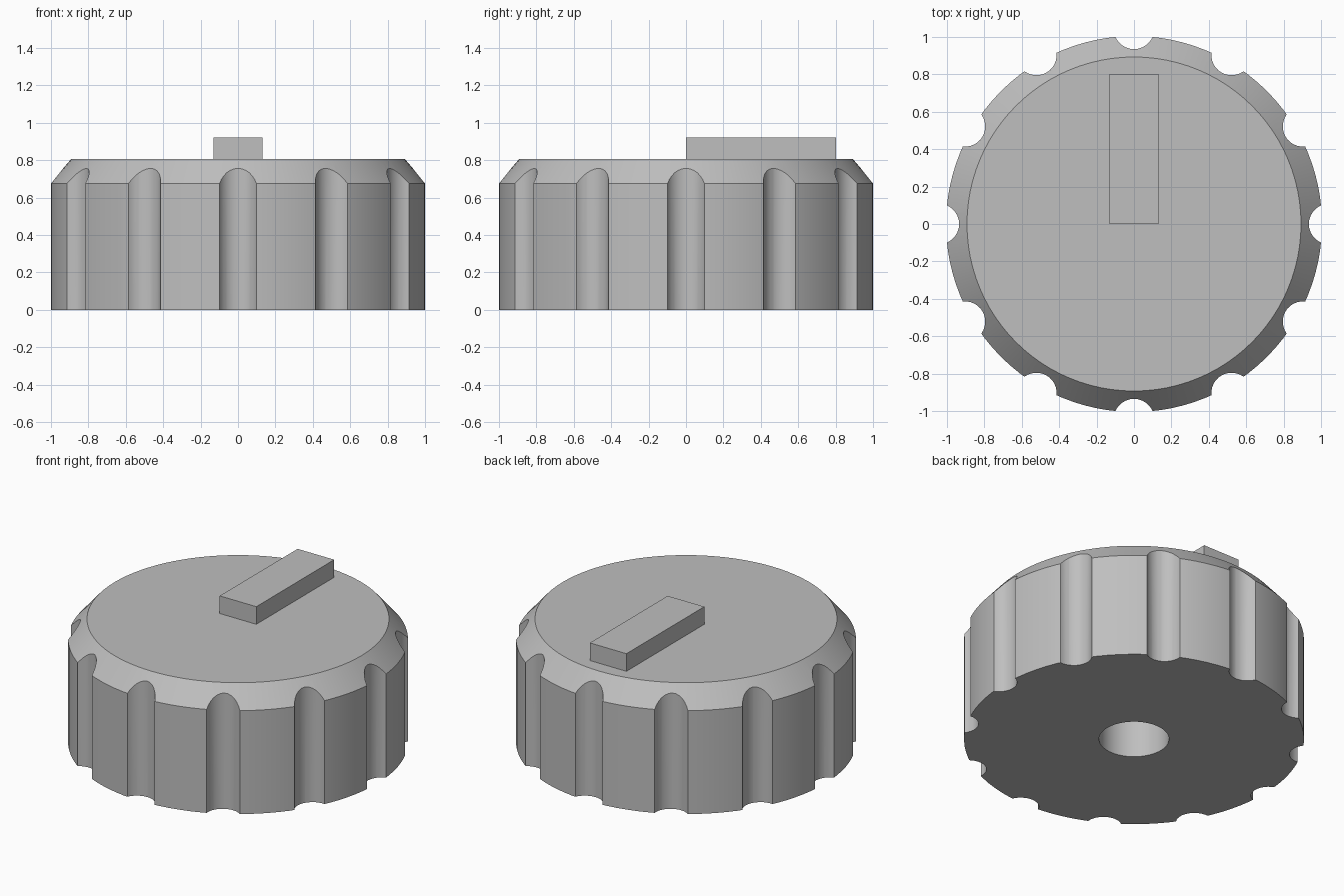
import bpy, bmesh, math
from mathutils import Matrix, Vector

cube = bpy.data.objects.get("Cube")
if cube:
    bpy.data.objects.remove(cube, do_unlink=True)

GREY = (0.52, 0.52, 0.52, 1.0)
grey = bpy.data.materials.new("grey_plastic")
grey.use_nodes = True
grey.diffuse_color = GREY
grey.node_tree.nodes["Principled BSDF"].inputs["Base Color"].default_value = GREY


def make_object(name, bm):
    bmesh.ops.recalc_face_normals(bm, faces=bm.faces)
    mesh = bpy.data.meshes.new(name)
    bm.to_mesh(mesh)
    bm.free()
    mesh.materials.append(grey)
    obj = bpy.data.objects.new(name, mesh)
    bpy.context.collection.objects.link(obj)
    return obj


def lathe(profile, segments):
    """Turn a profile of (radius, z) around z; the ends are closed by n-gons."""
    bm = bmesh.new()
    rings = []
    for r, z in profile:
        rings.append([bm.verts.new((r * math.cos(a), r * math.sin(a), z))
                      for a in (math.tau * i / segments for i in range(segments))])
    for low, high in zip(rings, rings[1:]):
        for i in range(segments):
            j = (i + 1) % segments
            bm.faces.new((low[i], low[j], high[j], high[i]))
    bm.faces.new(rings[0])
    bm.faces.new(rings[-1])
    return bm


# Knob body: blind shaft hole, flat underside, wall, chamfer and top
body = make_object("knob_body", lathe(
    [(0.207, 0.5), (0.207, 0), (1.005, 0), (1.005, 0.675), (0.893, 0.805)], 96))

# Twelve grip grooves around the rim
bm = bmesh.new()
for i in range(12):
    turn = Matrix.Rotation(math.tau * i / 12, 4, "Z")
    place = turn @ Matrix.Translation(Vector((1.043, 0, 0.4)))
    bmesh.ops.create_cone(bm, cap_ends=True, segments=32, radius1=0.108,
                          radius2=0.108, depth=1.2, matrix=place)
cutter = make_object("groove_cutter", bm)
cutter.hide_render = True

cut = body.modifiers.new("grooves", "BOOLEAN")
cut.operation = "DIFFERENCE"
cut.solver = "EXACT"
cut.object = cutter
bpy.ops.object.select_all(action="DESELECT")
body.select_set(True)
bpy.context.view_layer.objects.active = body
bpy.ops.object.modifier_apply(modifier=cut.name)
bpy.data.objects.remove(cutter, do_unlink=True)
bpy.ops.object.shade_smooth_by_angle(angle=math.radians(25))

# Raised pointer bar from the centre to the back
bm = bmesh.new()
bmesh.ops.create_cube(bm, size=1)
bmesh.ops.scale(bm, vec=(0.264, 0.803, 0.14), verts=bm.verts)
bmesh.ops.translate(bm, vec=(0, 0.4015, 0.85), verts=bm.verts)
make_object("pointer_bar", bm)
